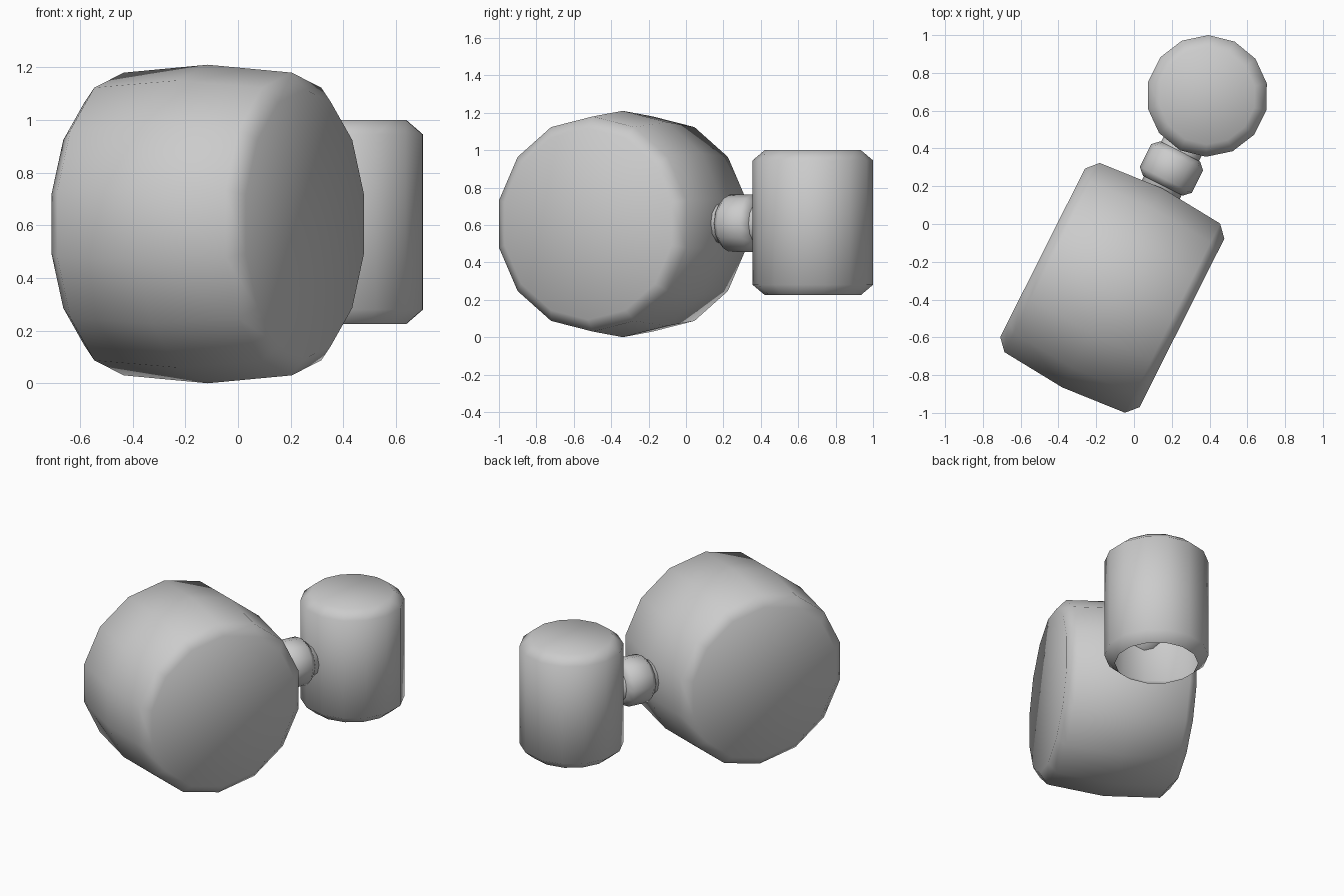
import bpy, bmesh, math
from mathutils import Vector, Matrix

if "Cube" in bpy.data.objects:
    bpy.data.objects.remove(bpy.data.objects["Cube"])

ANGLE = math.radians(-26.7)                 # turn of the whole assembly about z
P = Vector((math.cos(ANGLE), math.sin(ANGLE), 0))    # drum axis
U = Vector((-P.y, P.x, 0))                           # neck axis
Z = Vector((0, 0, 1))


def lathe(name, center, axis, side, profile, sides, phase, caps=(True, True)):
    """Revolve (distance along axis, radius) pairs around an axis."""
    up = axis.cross(side)
    bm = bmesh.new()
    rings = []
    for d, r in profile:
        ring = []
        for i in range(sides):
            a = phase + 2 * math.pi * i / sides
            ring.append(bm.verts.new(Vector(center) + axis * d
                                     + side * (r * math.cos(a)) + up * (r * math.sin(a))))
        rings.append(ring)
    for a, b in zip(rings, rings[1:]):
        for i in range(sides):
            j = (i + 1) % sides
            bm.faces.new((a[i], a[j], b[j], b[i]))
    if caps[0]:
        bm.faces.new(rings[0][::-1])
    if caps[1]:
        bm.faces.new(rings[-1])
    for f in bm.faces:
        f.smooth = True
    mesh = bpy.data.meshes.new(name)
    bm.to_mesh(mesh)
    bm.free()
    obj = bpy.data.objects.new(name, mesh)
    bpy.context.collection.objects.link(obj)
    return obj


# Large horizontal drum, slightly barrelled with chamfered ends
lathe("drum", (-0.115, -0.338, 0.605), P, Z,
      [(-0.413, 0.512), (-0.357, 0.575), (0, 0.605), (0.357, 0.575), (0.413, 0.512)],
      14, 0)

# Neck rod and collar joining drum to cup
neck_start = (0.045 * P.x, 0.045 * P.y, 0.608)
lathe("neck_rod", neck_start, U, Z, [(0.12, 0.112), (0.54, 0.112)], 12, 0)
lathe("neck_collar", neck_start, U, Z,
      [(0.25, 0.118), (0.285, 0.154), (0.418, 0.154), (0.453, 0.118)], 12, 0)

# Upright cup, closed on top and open underneath
lathe("cup", (0.388, 0.678, 0), Z, P,
      [(0.225, 0.257), (0.28, 0.322), (0.945, 0.322), (1.0, 0.257)],
      14, math.pi / 2, caps=(False, True))
